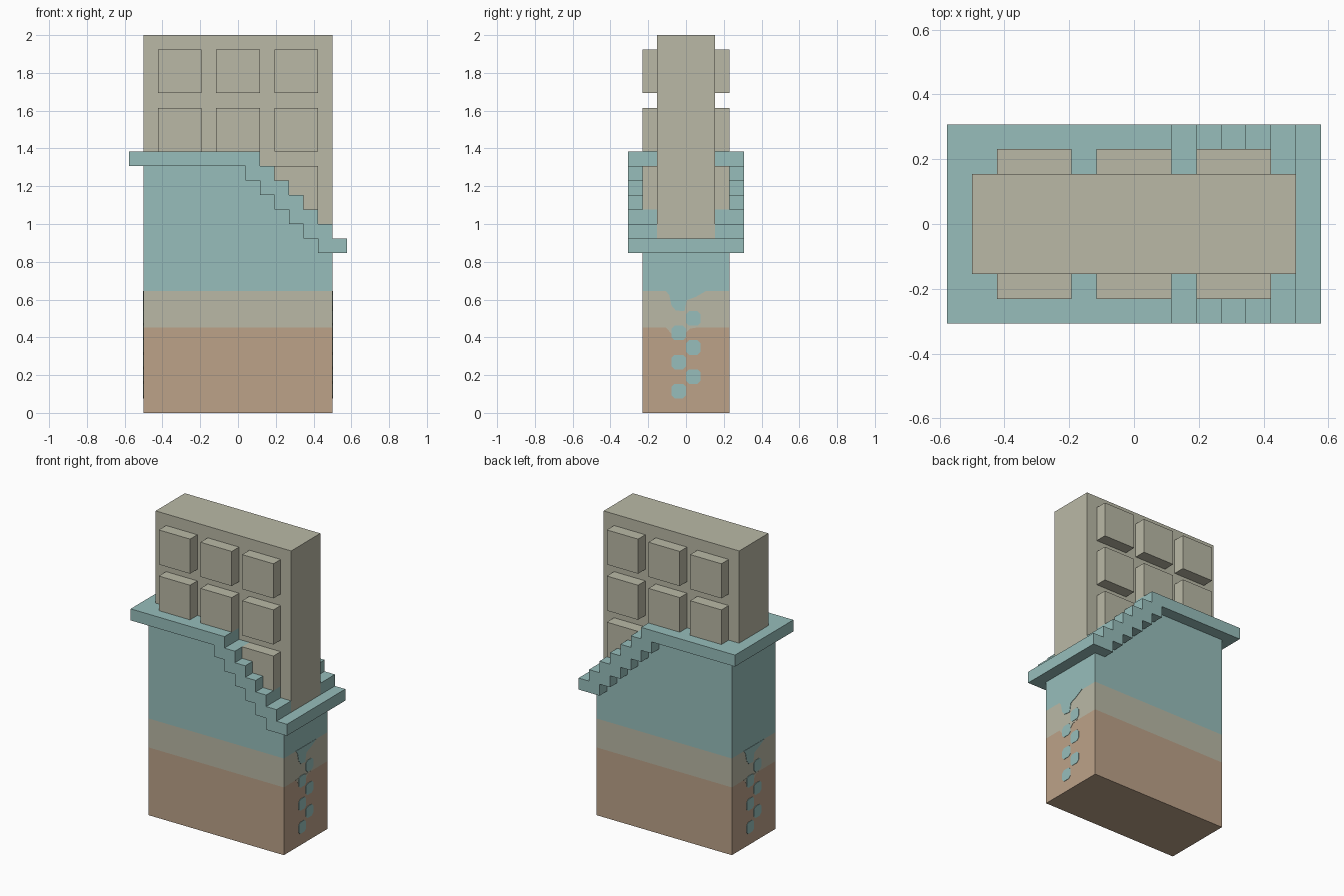
import bpy, bmesh
from mathutils import Vector

cube = bpy.data.objects.get("Cube")
if cube:
    bpy.data.objects.remove(cube, do_unlink=True)

U = 2 / 26  # block size: every part sits on this module


def material(name, rgb):
    col = [((c / 255 + 0.055) / 1.055) ** 2.4 for c in rgb] + [1]
    m = bpy.data.materials.new(name)
    m.use_nodes = True
    m.diffuse_color = col
    bsdf = next(n for n in m.node_tree.nodes if n.type == 'BSDF_PRINCIPLED')
    bsdf.inputs["Base Color"].default_value = col
    return m


teal = material("wrapper teal", (151, 190, 187))
cream = material("bar cream", (186, 185, 166))
brown = material("wrapper brown", (188, 162, 137))


def prism(name, outline, axis, a, b, mats):
    """Extrude a 2D outline (in blocks) along x or y from a to b."""
    bm = bmesh.new()
    place = (lambda p, d: (d, p[0], p[1])) if axis == 'x' else (lambda p, d: (p[0], d, p[1]))
    face = bm.faces.new([bm.verts.new(Vector(place(p, a)) * U) for p in outline])
    ext = bmesh.ops.extrude_face_region(bm, geom=[face])
    moved = [v for v in ext["geom"] if isinstance(v, bmesh.types.BMVert)]
    bmesh.ops.translate(bm, verts=moved, vec=Vector(place((0, 0), b - a)) * U)
    bmesh.ops.recalc_face_normals(bm, faces=bm.faces)
    mesh = bpy.data.meshes.new(name)
    bm.to_mesh(mesh)
    bm.free()
    obj = bpy.data.objects.new(name, mesh)
    bpy.context.collection.objects.link(obj)
    for m in mats:
        mesh.materials.append(m)
    return obj


def rect(x0, x1, z0, z1):
    return [(x0, z0), (x1, z0), (x1, z1), (x0, z1)]


def stairs(x, z, count):
    """Descending steps, each one block wide and high."""
    pts = []
    for i in range(count):
        pts += [(x + i, z - i), (x + i, z - i - 1)]
    return pts


lower = stairs(0.5, 17, 6)   # underside of the folded rim
upper = stairs(1.5, 18, 6)   # top of the folded rim

# Wrapper body, cut into three colour bands by height
body = prism("wrapper_body", [(-6.5, 0), (-6.5, 17)] + lower + [(6.5, 11), (6.5, 0)],
             'y', -3, 3, [teal, cream, brown])
TEAL_Z, CREAM_Z = 0.645, 0.452
bm = bmesh.new()
bm.from_mesh(body.data)
for z in (TEAL_Z, CREAM_Z):
    bmesh.ops.bisect_plane(bm, geom=bm.verts[:] + bm.edges[:] + bm.faces[:],
                           plane_co=(0, 0, z), plane_no=(0, 0, 1))
for f in bm.faces:
    h = f.calc_center_median().z
    f.material_index = 0 if h > TEAL_Z else 1 if h > CREAM_Z else 2
bm.to_mesh(body.data)
bm.free()

# Bar slab rising out of the wrapper
prism("bar_slab", [(-6.5, 26), (-6.5, 17)] + lower + [(6.5, 11), (6.5, 26)],
      'y', -2, 2, [cream])

# Rim: a stepped strip on each side, joined by a cap at each end
strip = [(-7.5, 18), (-7.5, 17)] + lower + [(7.5, 11), (7.5, 12)] + upper[::-1]
for side, y in (("front", -4), ("back", 2)):
    prism(f"rim_{side}", strip, 'y', y, y + 2, [teal])
prism("rim_left_cap", rect(6.5, 7.5, 11, 12), 'y', -2, 2, [teal])
prism("rim_right_cap", rect(-7.5, -6.5, 17, 18), 'y', -2, 2, [teal])

# Raised squares on both faces of the bar
for side, y in (("front", -3), ("back", 2)):
    for row, z in enumerate((22, 18, 14)):
        for col, x in enumerate((-5.5, -1.5, 2.5)):
            if row < 2 or col == 2:
                prism(f"{side}_square_{row}_{col}", rect(x, x + 3, z, z + 3),
                      'y', y, y + 1, [cream])

# Painted ends: a drip and alternating blobs running down each narrow side
drip = [(-1.4, 8.4), (-1.15, 8.1), (-1, 7.4), (-0.7, 7.05), (-0.1, 7),
        (0.05, 7.75), (0.7, 8), (1.4, 8.4)]
smear = [(-1.4, 5.9), (-1.05, 5.5), (-0.9, 5.3), (0, 5.5), (0.3, 5.8), (0.9, 5.9)]
blob = [(-0.5, -0.3), (-0.3, -0.5), (0.3, -0.5), (0.5, -0.3),
        (0.5, 0.3), (0.3, 0.5), (-0.3, 0.5), (-0.5, 0.3)]
for side, s in (("left", 1), ("right", -1)):
    def plate(name, pts, mat, lift):
        prism(f"{side}_{name}", [(s * y, z) for y, z in pts],
              'x', s * 6.48, s * (6.5 + lift), [mat])
    plate("cream_smear", smear, cream, 0.015)
    plate("teal_drip", drip, teal, 0.03)
    for i in range(6):
        cy = -0.5 if i % 2 == 0 else 0.5
        plate(f"teal_blob_{i}", [(cy + y, 1.5 + i + z) for y, z in blob], teal, 0.03)
